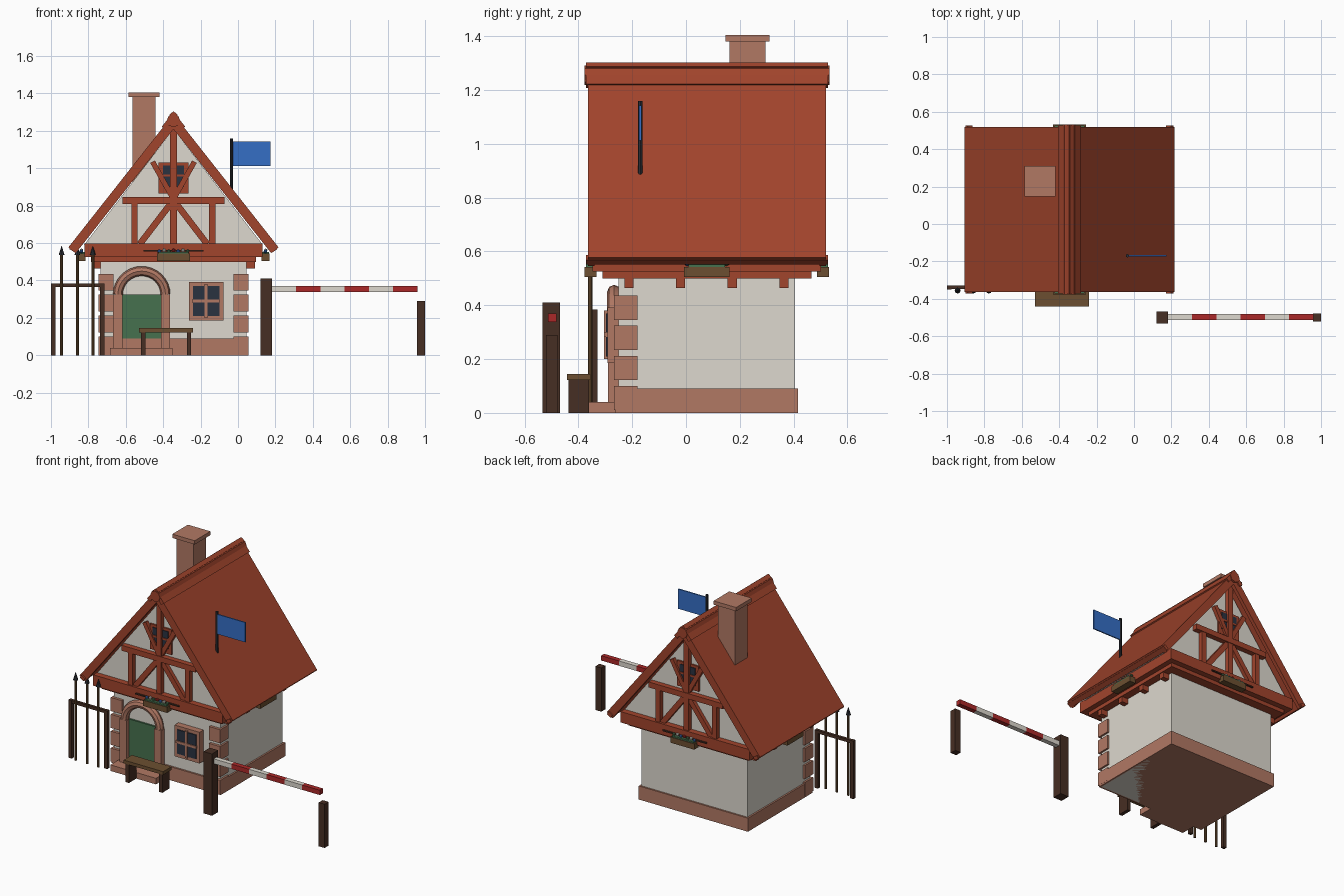
import bpy, bmesh
from math import sin, cos, pi
from mathutils import Vector

if "Cube" in bpy.data.objects:
    bpy.data.objects.remove(bpy.data.objects["Cube"], do_unlink=True)


def material(name, r, g, b):
    rgba = [(c / 255) ** 2.2 for c in (r, g, b)] + [1]
    m = bpy.data.materials.new(name)
    m.diffuse_color = rgba
    m.use_nodes = True
    m.node_tree.nodes["Principled BSDF"].inputs["Base Color"].default_value = rgba
    return m


TILE = material("red timber", 160, 70, 48)
WALL = material("plaster", 220, 215, 205)
BRICK = material("brick", 176, 120, 100)
DARK = material("dark wood", 72, 50, 40)
WOOD = material("brown wood", 108, 80, 52)
GREEN = material("green", 72, 112, 80)
GLASS = material("glass", 46, 53, 66)
BLUE = material("blue", 56, 110, 195)
RED = material("signal red", 170, 45, 45)
IRON = material("iron", 48, 50, 56)

HX, HY = -0.345, 0.0775      # house centre


def finish(name, bm, mat):
    bmesh.ops.recalc_face_normals(bm, faces=bm.faces)
    me = bpy.data.meshes.new(name)
    bm.to_mesh(me)
    bm.free()
    me.materials.append(mat)
    ob = bpy.data.objects.new(name, me)
    bpy.context.collection.objects.link(ob)
    return ob


def prism(name, pts, y0, y1, mat):
    """Extrude an outline in x, z from y0 to y1."""
    bm = bmesh.new()
    f = bm.faces.new([bm.verts.new((x, y0, z)) for x, z in pts])
    ext = bmesh.ops.extrude_face_region(bm, geom=[f])["geom"]
    moved = [v for v in ext if isinstance(v, bmesh.types.BMVert)]
    bmesh.ops.translate(bm, verts=moved, vec=(0, y1 - y0, 0))
    return finish(name, bm, mat)


def box(name, x0, x1, y0, y1, z0, z1, mat):
    return prism(name, [(x0, z0), (x1, z0), (x1, z1), (x0, z1)], y0, y1, mat)


def beam(name, a, b, width, y0, y1, mat):
    """Straight timber between two x, z points."""
    a, b = Vector(a), Vector(b)
    d = (b - a).normalized() * width / 2
    n = Vector((-d.y, d.x))
    return prism(name, [a - n, b - n, b + n, a + n], y0, y1, mat)


def rod(name, x, y, z0, z1, r0, r1, mat, sides=8):
    bm = bmesh.new()
    bmesh.ops.create_cone(bm, cap_ends=True, segments=sides, radius1=r0, radius2=r1, depth=z1 - z0)
    bmesh.ops.translate(bm, verts=bm.verts, vec=(x, y, (z0 + z1) / 2))
    return finish(name, bm, mat)


# Ground floor: walls, plinth, front quoins
box("walls", -0.735, 0.045, -0.25, 0.405, 0, 0.52, WALL)
box("plinth", -0.746, 0.056, -0.262, 0.416, 0, 0.09, BRICK)
for i in range(4):
    z = 0.01 + i * 0.112
    for s in (-1, 1):
        a, b = HX + s * 0.402, HX + s * 0.32
        box("quoin", min(a, b), max(a, b), -0.268, -0.18, z, z + 0.09, BRICK)

# Door with rounded arch and step
DX = -0.515
box("door", DX - 0.105, DX + 0.105, -0.262, -0.25, 0.04, 0.325, GREEN)
box("door_step", -0.685, -0.35, -0.36, -0.25, 0, 0.04, BRICK)
for s in (-1, 1):
    box("door_jamb", DX + s * 0.127 - 0.025, DX + s * 0.127 + 0.025, -0.29, -0.24, 0.04, 0.325, BRICK)
cu = bpy.data.curves.new("door_arch", "CURVE")
cu.dimensions = "3D"
cu.bevel_depth, cu.bevel_resolution = 0.026, 2
sp = cu.splines.new("POLY")
sp.points.add(16)
for i, p in enumerate(sp.points):
    t = pi * i / 16
    p.co = (DX + 0.127 * cos(t), -0.267, 0.325 + 0.125 * sin(t), 1)
cu.materials.append(BRICK)
arch = bpy.data.objects.new("door_arch", cu)
bpy.context.collection.objects.link(arch)
bpy.context.view_layer.objects.active = arch
arch.select_set(True)
bpy.ops.object.convert(target="MESH")
bpy.ops.object.shade_smooth_by_angle()

# Ground floor window
box("window_frame", -0.262, -0.078, -0.292, -0.25, 0.185, 0.392, BRICK)
box("window_glass", -0.24, -0.1, -0.298, -0.291, 0.21, 0.37, GLASS)
box("window_upright", -0.178, -0.162, -0.304, -0.292, 0.2, 0.38, BRICK)
box("window_crossbar", -0.245, -0.095, -0.304, -0.292, 0.282, 0.298, BRICK)

# Overhanging floor bands and side joists
box("lower_band", HX - 0.44, HX + 0.44, HY - 0.388, HY + 0.388, 0.5, 0.53, TILE)
box("upper_band", HX - 0.475, HX + 0.475, HY - 0.425, HY + 0.425, 0.525, 0.597, TILE)
for i in range(4):
    y = -0.212 + i * 0.192
    box("joist", HX - 0.435, HX + 0.435, y - 0.017, y + 0.017, 0.465, 0.505, TILE)

# Attic and roof
prism("attic", [(HX - 0.478, 0.59), (HX + 0.478, 0.59), (HX, 1.21)], HY - 0.385, HY + 0.385, WALL)


def chevron(name, thick, y0, y1):
    right = [(0.562, 0.577), (0.562 - thick * 0.79, 0.577 - thick * 0.62)]
    pts = [(0, 1.29)] + right + [(0, 1.29 - thick * 1.62)]
    pts += [(-x, z) for x, z in reversed(right)]
    prism(name, [(HX + x, z) for x, z in pts], y0, y1, TILE)


chevron("roof", 0.042, HY - 0.437, HY + 0.437)
for s in (-1, 1):
    y = HY + s * 0.43
    chevron("bargeboard", 0.05, y - 0.012, y + 0.012)
    # Ridge boards crossing over a log, and eave rails
    beam("ridge_board", (HX - s * 0.012, 1.295), (HX + s * 0.052, 1.215), 0.026, HY - 0.45, HY + 0.45, TILE)
    beam("eave_rail", (HX + s * 0.523, 0.56), (HX + s * 0.55, 0.577), 0.022, HY - 0.45, HY + 0.45, TILE)
log = [(HX + 0.036 * cos(i * pi / 4), 1.255 + 0.036 * sin(i * pi / 4)) for i in range(8)]
prism("ridge_log", log, HY - 0.455, HY + 0.455, TILE)

# Timber framing and window on both gables
for s in (-1, 1):
    def span(d0, d1):
        return sorted((HY + s * d0, HY + s * d1))

    face = span(0.38, 0.416)
    inner = span(0.38, 0.41)
    box("centre_post", HX - 0.018, HX + 0.018, *face, 0.59, 1.25, TILE)
    box("collar_beam", HX - 0.272, HX + 0.272, *span(0.38, 0.42), 0.81, 0.846, TILE)
    box("gable_window_frame", HX - 0.08, HX + 0.08, *span(0.38, 0.396), 0.865, 1.032, TILE)
    box("gable_window_glass", HX - 0.057, HX + 0.057, *span(0.39, 0.4), 0.9, 1.015, GLASS)
    box("gable_window_bar", HX - 0.06, HX + 0.06, *span(0.39, 0.405), 0.955, 0.967, TILE)
    for m in (-1, 1):
        px = HX + m * 0.208
        box("side_post", px - 0.017, px + 0.017, *face, 0.59, 0.815, TILE)
        beam("lower_brace", (HX, 0.83), (HX + m * 0.18, 0.595), 0.034, *inner, TILE)
        beam("upper_brace", (HX, 0.835), (HX + m * 0.112, 1.035), 0.028, *inner, TILE)
    box("box_rail", HX - 0.16, HX + 0.16, *span(0.42, 0.435), 0.555, 0.563, DARK)


# Flower boxes on four sides
def flower_box(cx, cy, hx, hy):
    box("flower_box", cx - hx, cx + hx, cy - hy, cy + hy, 0.505, 0.543, WOOD)
    box("leaves", cx - hx * 0.9, cx + hx * 0.9, cy - hy * 0.8, cy + hy * 0.8, 0.54, 0.552, GREEN)
    for i in range(7):
        t = (i - 3) / 3.5
        bm = bmesh.new()
        bmesh.ops.create_icosphere(bm, subdivisions=1, radius=0.011)
        dx, dy = (t * hx, 0) if hx > hy else (0, t * hy)
        bmesh.ops.translate(bm, verts=bm.verts, vec=(cx + dx, cy + dy, 0.556 + 0.005 * (i % 2)))
        finish("flower", bm, (BLUE, WALL, GREEN, RED)[i % 4])


for s in (-1, 1):
    flower_box(HX, HY + s * 0.432, 0.088, 0.022)
    flower_box(HX + s * 0.492, HY, 0.022, 0.085)

# Chimney
box("chimney", -0.565, -0.44, 0.162, 0.295, 0.9, 1.39, BRICK)
box("chimney_cap", -0.585, -0.42, 0.146, 0.31, 1.38, 1.405, BRICK)

# Flag
rod("flag_pole", -0.035, -0.17, 0.86, 1.16, 0.009, 0.009, IRON)
box("flag", -0.03, 0.175, -0.174, -0.166, 1.012, 1.143, BLUE)

# Bench
box("bench_seat", -0.53, -0.24, -0.442, -0.355, 0.123, 0.145, WOOD)
for x in (-0.507, -0.262):
    box("bench_leg", x - 0.012, x + 0.012, -0.437, -0.36, 0, 0.125, DARK)

# Fence with spear pickets
for x in (-0.988, -0.727):
    box("fence_post", x - 0.012, x + 0.012, -0.35, -0.328, 0, 0.385, DARK)
box("fence_rail", -1, -0.715, -0.348, -0.33, 0.365, 0.385, DARK)
for x in (-0.943, -0.859, -0.776):
    rod("picket", x, -0.356, 0, 0.54, 0.008, 0.008, WOOD)
    rod("picket_tip", x, -0.356, 0.535, 0.587, 0.016, 0, IRON)

# Striped barrier
box("barrier_post", 0.12, 0.182, -0.533, -0.468, 0, 0.41, DARK)
box("barrier_rest", 0.957, 1.0, -0.52, -0.478, 0, 0.29, DARK)
for i in range(6):
    x = 0.18 + i * 0.13
    box("barrier_bar", x, x + 0.13, -0.513, -0.481, 0.338, 0.37, RED if i % 2 else WALL)
